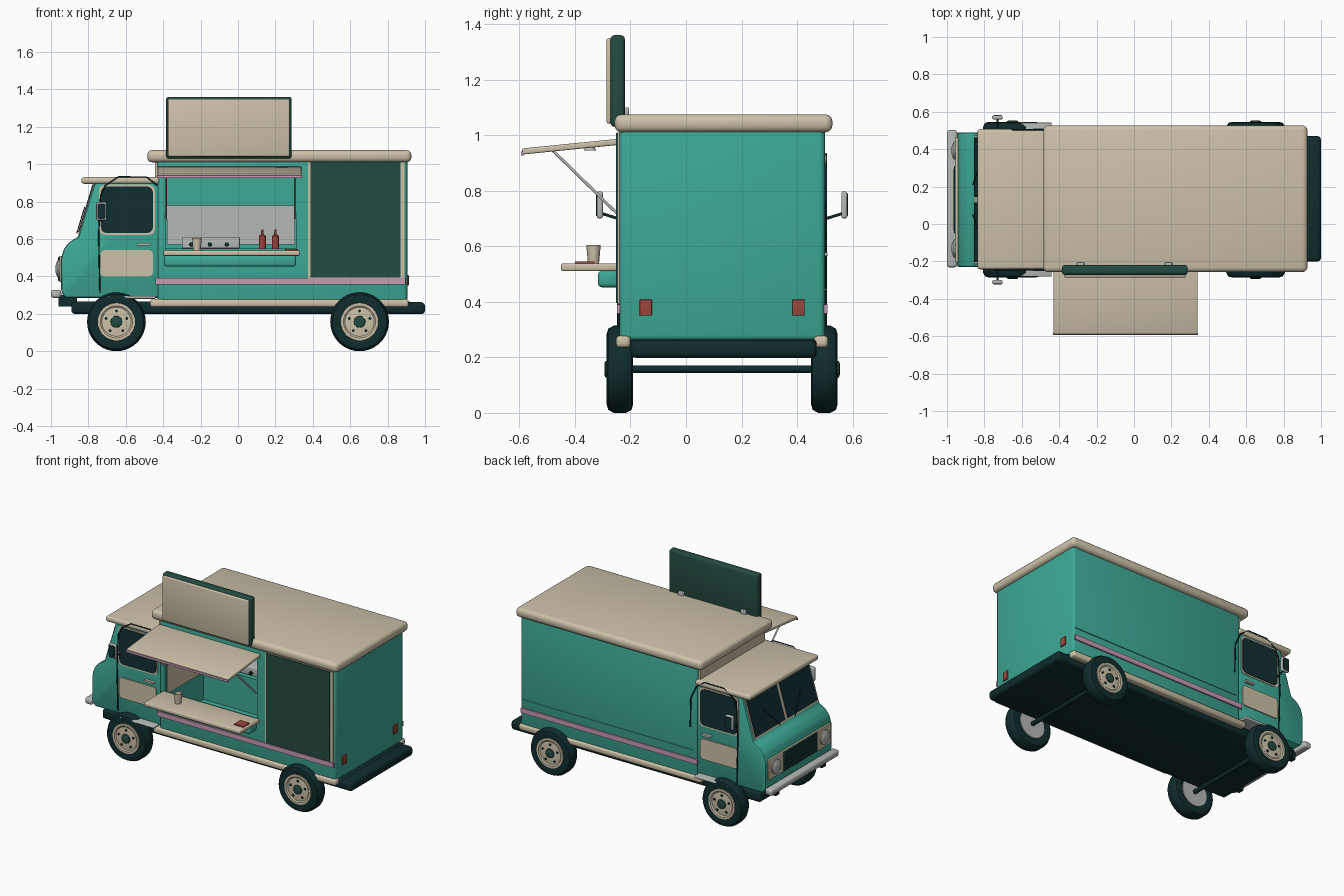
import bpy, bmesh, math
from mathutils import Vector

if "Cube" in bpy.data.objects:
    bpy.data.objects.remove(bpy.data.objects["Cube"], do_unlink=True)

CY = 0.13          # lengthwise centre plane of the truck
SIDES = {"right": -1, "left": 1}


def material(name, rgb):
    m = bpy.data.materials.new(name)
    m.use_nodes = True
    m.diffuse_color = (*rgb, 1)
    m.node_tree.nodes["Principled BSDF"].inputs["Base Color"].default_value = (*rgb, 1)
    return m


TEAL = material("teal paint", (0.047, 0.4, 0.3))
CREAM = material("cream", (0.61, 0.54, 0.4))
DARK = material("dark rubber", (0.005, 0.025, 0.026))
GREEN = material("dark green", (0.017, 0.07, 0.054))
GLASS = material("dark glass", (0.006, 0.028, 0.032))
PINK = material("pink", (0.58, 0.33, 0.45))
RED = material("red", (0.33, 0.058, 0.045))
SILVER = material("silver", (0.46, 0.49, 0.47))


def finish(name, bm, mat):
    bmesh.ops.recalc_face_normals(bm, faces=bm.faces)
    me = bpy.data.meshes.new(name)
    bm.to_mesh(me)
    bm.free()
    me.materials.append(mat)
    ob = bpy.data.objects.new(name, me)
    bpy.context.collection.objects.link(ob)
    return ob


def bevel(bm, width, axis=None, seg=3):
    edges = list(bm.edges)
    if axis is not None:
        edges = [e for e in edges
                 if abs((e.verts[0].co - e.verts[1].co).normalized()[axis]) > 0.99]
    bmesh.ops.bevel(bm, geom=edges, offset=width, segments=seg, profile=0.5,
                    affect="EDGES", clamp_overlap=True)


def box(name, x, y, z, mat, round_=0, axis=None):
    bm = bmesh.new()
    bmesh.ops.create_cube(bm, size=1)
    for v in bm.verts:
        v.co = [r[0] + (c + 0.5) * (r[1] - r[0]) for c, r in zip(v.co, (x, y, z))]
    if round_:
        bevel(bm, round_, axis)
    return finish(name, bm, mat)


def side_box(name, x, z, s, half, thick, mat, round_=0, axis=1):
    """Box standing out from a side wall by thick; s picks the side."""
    y = sorted((CY + s * (half - 0.004), CY + s * (half + thick)))
    return box(name, x, y, z, mat, round_, axis)


def prism(name, pts, y0, y1, mat, round_=0):
    bm = bmesh.new()
    f = bm.faces.new([bm.verts.new((x, y0, z)) for x, z in pts])
    ext = bmesh.ops.extrude_face_region(bm, geom=[f])["geom"]
    for v in ext:
        if isinstance(v, bmesh.types.BMVert):
            v.co.y = y1
    if round_:
        bevel(bm, round_, seg=2)
    return finish(name, bm, mat)


def lathe(name, profile, centre, mat, axis="y", flip=1, seg=32):
    """Spin (radius, offset) points about an axis through centre."""
    bm = bmesh.new()
    rings = []
    for r, h in profile:
        ring = []
        for i in range(seg):
            a = math.tau * i / seg
            u, v = r * math.cos(a), r * math.sin(a)
            p = {"x": (h * flip, u, v), "y": (u, h * flip, v), "z": (u, v, h * flip)}[axis]
            ring.append(bm.verts.new(Vector(p) + Vector(centre)))
        rings.append(ring)
    for a, b in zip(rings, rings[1:]):
        for i in range(seg):
            j = (i + 1) % seg
            bm.faces.new((a[i], a[j], b[j], b[i]))
    bm.faces.new(rings[0])
    bm.faces.new(rings[-1])
    return finish(name, bm, mat)


def rod(name, pts, radius, mat):
    cu = bpy.data.curves.new(name, "CURVE")
    cu.dimensions = "3D"
    cu.bevel_depth = radius
    cu.bevel_resolution = 1
    cu.use_fill_caps = True
    sp = cu.splines.new("POLY")
    sp.points.add(len(pts) - 1)
    for p, co in zip(sp.points, pts):
        p.co = (*co, 1)
    cu.materials.append(mat)
    ob = bpy.data.objects.new(name, cu)
    bpy.context.collection.objects.link(ob)


def cut(ob, cutter):
    mod = ob.modifiers.new("cut", "BOOLEAN")
    mod.operation, mod.solver, mod.object = "DIFFERENCE", "EXACT", cutter
    bpy.context.view_layer.objects.active = ob
    bpy.ops.object.modifier_apply(modifier=mod.name)
    bpy.data.objects.remove(cutter, do_unlink=True)


# Kitchen box: hollow shell with a serving hatch
body = box("kitchen_body", (-0.43, 0.905), (-0.24, 0.5), (0.26, 1.03), TEAL, 0.02)
cut(body, box("hollow", (-0.4, 0.36), (-0.22, 0.47), (0.31, 1.0), TEAL))
cut(body, box("hatch", (-0.385, 0.31), (-0.3, -0.15), (0.53, 0.95), TEAL))
box("kitchen_roof", (-0.485, 0.927), (-0.257, 0.527), (1.01, 1.075), CREAM, 0.025)
box("body_front_panel", (-0.445, -0.425), (-0.22, 0.48), (0.9, 1.015), CREAM)
box("chassis", (-0.89, 0.93), (-0.2, 0.47), (0.2, 0.265), DARK, 0.015)
box("rear_bumper", (0.9, 1.0), (-0.2, 0.47), (0.198, 0.262), DARK, 0.02)

# Kitchen interior
box("inner_wall_panel", (-0.402, -0.395), (-0.2, 0.46), (0.5, 0.95), CREAM)
box("worktop", (-0.4, 0.36), (0.2, 0.47), (0.31, 0.55), TEAL)
box("backsplash", (-0.38, 0.305), (0.46, 0.472), (0.57, 0.78), SILVER)
box("stove", (-0.3, 0.01), (0.23, 0.45), (0.55, 0.61), SILVER, 0.006)
for x in (-0.25, -0.15, -0.06):
    lathe("stove_knob", [(0.012, 0), (0.012, 0.015)], (x, 0.231, 0.57), DARK, flip=-1, seg=12)
for x in (0.13, 0.2):
    lathe("sauce_bottle", [(0.019, 0), (0.019, 0.065), (0.007, 0.075), (0.005, 0.1)],
          (x, 0.25, 0.55), RED, "z", seg=16)

# Serving counter
box("counter", (-0.4, 0.33), (-0.45, -0.235), (0.51, 0.538), CREAM, 0.008)
box("counter_tray", (-0.395, 0.31), (-0.317, -0.235), (0.452, 0.512), TEAL, 0.015)
lathe("cup", [(0.02, 0), (0.026, 0.068), (0.022, 0.068), (0.018, 0.02)],
      (-0.22, -0.333, 0.537), CREAM, "z", seg=20)
box("napkins", (0.25, 0.32), (-0.4, -0.33), (0.537, 0.545), RED)

# Awning with struts and lamps (profile runs along depth, so shear a box)
awning = box("awning", (-0.43, 0.34), (-0.59, -0.24), (0.965, 0.987), CREAM, 0.006)
trim = box("awning_trim", (-0.432, 0.342), (-0.594, -0.584), (0.962, 0.976), PINK)
for ob in (awning, trim):
    for v in ob.data.vertices:
        v.co.z += (v.co.y + 0.24) * 0.1
for x in (-0.385, 0.305):
    rod("awning_strut", [(x, -0.48, 0.945), (x, -0.24, 0.71)], 0.006, SILVER)
for x in (-0.25, 0.15):
    lathe("awning_lamp", [(0.022, 0), (0.014, 0.014)], (x, -0.345, 0.945), SILVER, "z", seg=16)

# Roof sign
box("sign_back", (-0.385, 0.287), (-0.272, -0.22), (1.03, 1.36), GREEN, 0.015)
box("sign_face", (-0.374, 0.276), (-0.286, -0.268), (1.041, 1.349), CREAM, 0.008)
for x in (-0.285, 0.185):
    box("sign_bracket", (x - 0.02, x + 0.02), (-0.23, -0.205), (1.065, 1.1), SILVER, 0.005)

# Side door, body trim, rear lamps
side_box("side_door_frame", (0.375, 0.89), (0.392, 1.01), -1, 0.37, 0.006, CREAM)
side_box("side_door", (0.387, 0.868), (0.395, 1.008), -1, 0.37, 0.012, GREEN)
for label, s in SIDES.items():
    side_box(label + "_pink_stripe", (-0.44, 0.895), (0.357, 0.39), s, 0.37, 0.009, PINK)
    y = sorted((CY + s * 0.33, CY + s * 0.382))
    box(label + "_lower_trim", (-0.47, 0.912), y, (0.235, 0.278), CREAM, 0.014)
    y = CY + s * 0.275
    box(label + "_tail_lamp", (0.9, 0.913), (y - 0.022, y + 0.022), (0.35, 0.408), RED, 0.003)
side_box("left_ridge", (-0.4, 0.89), (0.44, 0.447), 1, 0.37, 0.005, TEAL)

# Cab
prism("cab", [(-0.42, 0.285), (-0.925, 0.285), (-0.945, 0.32), (-0.947, 0.49), (-0.93, 0.55),
              (-0.9, 0.585), (-0.853, 0.612), (-0.765, 0.905), (-0.42, 0.905)],
      CY - 0.36, CY + 0.36, TEAL, 0.012)
box("cab_roof", (-0.837, -0.42), (-0.242, 0.507), (0.895, 0.931), CREAM, 0.014)


# Windscreen plates lie along the sloping cab front
def screen_plate(name, y0, y1, t0, t1, thick, mat):
    low, high = Vector((-0.853, 0.612)), Vector((-0.765, 0.905))
    out = Vector((-0.958, 0.288)) * thick
    a, b = low.lerp(high, t0), low.lerp(high, t1)
    prism(name, [a, b, b + out, a + out], y0, y1, mat)


screen_plate("windscreen_frame", CY - 0.345, CY + 0.345, 0.04, 0.96, 0.005, CREAM)
for label, s in SIDES.items():
    y0, y1 = sorted((CY + s * 0.014, CY + s * 0.333))
    screen_plate(label + "_windscreen", y0, y1, 0.08, 0.95, 0.009, GLASS)
    rod(label + "_wiper", [(-0.862, CY + s * 0.08, 0.63), (-0.82, CY + s * 0.2, 0.77)], 0.003, DARK)

# Cab nose: grille, headlamps, bumper
box("nose_panel", (-0.955, -0.94), (CY - 0.335, CY + 0.335), (0.37, 0.51), CREAM, 0.004)
box("grille", (-0.962, -0.94), (CY - 0.18, CY + 0.18), (0.375, 0.505), DARK, 0.006)
for i in range(4):
    z = 0.397 + i * 0.028
    box("grille_bar", (-0.966, -0.955), (CY - 0.165, CY + 0.165), (z, z + 0.006), GREEN)
for label, s in SIDES.items():
    lathe(label + "_headlamp", [(0.048, 0), (0.048, 0.016), (0.036, 0.022), (0.02, 0.028)],
          (-0.947, CY + s * 0.262, 0.44), SILVER, "x", -1, 24)
box("front_bumper", (-1.0, -0.945), (CY - 0.362, CY + 0.372), (0.285, 0.328), SILVER, 0.014)
for y in (CY - 0.25, CY + 0.25):
    box("bumper_mount", (-0.96, -0.86), (y - 0.02, y + 0.02), (0.24, 0.3), DARK)

# Cab doors, steps and mirrors
for label, s in SIDES.items():
    side_box(label + "_window_frame", (-0.743, -0.445), (0.622, 0.89), s, 0.36, 0.004, CREAM, 0.03)
    side_box(label + "_door_window", (-0.733, -0.455), (0.632, 0.88), s, 0.36, 0.008, GLASS, 0.03)
    side_box(label + "_door_panel", (-0.735, -0.455), (0.4, 0.54), s, 0.36, 0.007, CREAM, 0.02)
    side_box(label + "_door_handle", (-0.54, -0.468), (0.564, 0.578), s, 0.36, 0.02, SILVER, 0.005)
    y = sorted((CY + s * 0.25, CY + s * 0.412))
    box(label + "_step", (-0.7, -0.44), y, (0.28, 0.296), SILVER, 0.006)
    y = CY + s * 0.37
    seal = [(-0.738, 0.31), (-0.745, 0.62), (-0.735, 0.83), (-0.71, 0.885), (-0.64, 0.932),
            (-0.49, 0.932), (-0.43, 0.885)]
    if s > 0:
        seal += [(-0.39, 0.8), (-0.385, 0.6)]
    rod(label + "_door_seal", [(px, y + s * 0.004, pz) for px, pz in seal], 0.004, DARK)
    y = CY + s * 0.44
    box(label + "_mirror", (-0.758, -0.702), (y - 0.011, y + 0.011), (0.7, 0.797), SILVER, 0.008)
    side_box(label + "_mirror_glass", (-0.752, -0.708), (0.708, 0.789), s, 0.45, 0.004, GLASS, 0.008)
    rod(label + "_mirror_arm", [(-0.73, CY + s * 0.36, 0.695), (-0.73, y, 0.72)], 0.006, DARK)

# Wheels
for end, x in (("front", -0.65), ("rear", 0.65)):
    for label, s in SIDES.items():
        name, c = f"{end}_{label}_", (x, CY + s * 0.368, 0.157)
        lathe(name + "tyre", [(0.1, -0.04), (0.125, -0.048), (0.146, -0.042), (0.157, -0.022),
                              (0.157, 0.022), (0.146, 0.042), (0.125, 0.048), (0.1, 0.04)],
              c, DARK, flip=s, seg=40)
        lathe(name + "rim", [(0.102, 0.035), (0.1, 0.047), (0.086, 0.047), (0.078, 0.041),
                             (0.05, 0.044)], c, CREAM, flip=s)
        lathe(name + "inner_disc", [(0.1, -0.035), (0.095, -0.043)], c, SILVER, flip=s)
        lathe(name + "hub", [(0.032, 0.04), (0.03, 0.052), (0.02, 0.056)], c, GREEN, flip=s, seg=20)
        for i in range(5):
            a = math.tau * i / 5 + math.pi / 2
            p = (x + 0.058 * math.cos(a), c[1], c[2] + 0.058 * math.sin(a))
            lathe(name + "bolt", [(0.008, 0.04), (0.008, 0.048)], p, DARK, flip=s, seg=8)
    rod(end + "_axle", [(x, CY - 0.34, 0.157), (x, CY + 0.34, 0.157)], 0.015, DARK)

# Smooth rounded parts while keeping edges sharp
bpy.ops.object.select_all(action="DESELECT")
for ob in bpy.context.collection.objects:
    if ob.type == "MESH":
        ob.select_set(True)
        bpy.context.view_layer.objects.active = ob
bpy.ops.object.shade_smooth_by_angle(angle=math.radians(35))
